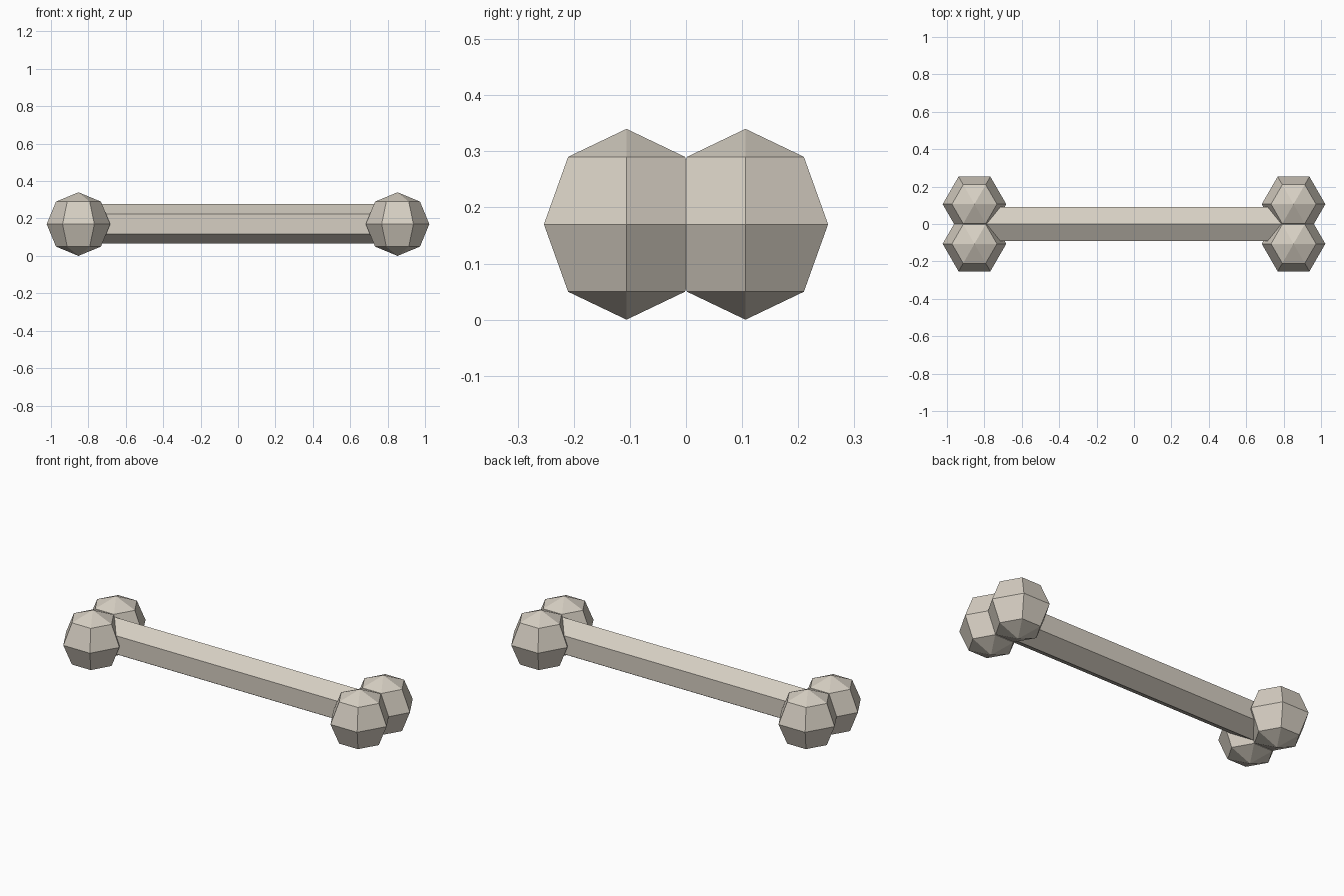
import bpy
import math
from mathutils import Matrix

cube = bpy.data.objects.get("Cube")
if cube:
    bpy.data.objects.remove(cube, do_unlink=True)

RADIUS = 0.17        # knob radius, also the height of the centre line
KNOB_X, KNOB_Y = 0.853, 0.106

bone = bpy.data.materials.new("bone_ivory")
bone.use_nodes = True
colour = (0.67, 0.62, 0.54, 1)
bone.diffuse_color = colour
bone.node_tree.nodes["Principled BSDF"].inputs["Base Color"].default_value = colour


def finish(name, turn):
    """Name the new part, bake its turn into the mesh and colour it."""
    part = bpy.context.object
    part.name = part.data.name = name
    part.data.transform(turn)
    part.data.materials.append(bone)
    part.data.shade_flat()


# Six-sided shaft along x, flat side up, ending inside the knobs
bpy.ops.mesh.primitive_cylinder_add(
    vertices=6, radius=0.106, depth=2 * KNOB_X, location=(0, 0, RADIUS + 0.001))
finish("shaft", Matrix.Rotation(math.pi / 2, 4, "Y") @ Matrix.Rotation(math.pi / 6, 4, "Z")
       @ Matrix.Rotation(math.pi / 6, 4, "Z") @ Matrix.Rotation(math.pi / 6, 4, "Z"))

# Pair of low-poly knobs at each end, corners pointing to the front and back
for side, sx in (("left", 1), ("right", -1)):
    for end, sy in (("front", -1), ("back", 1)):
        bpy.ops.mesh.primitive_uv_sphere_add(
            segments=6, ring_count=4, radius=RADIUS,
            location=(sx * KNOB_X, sy * KNOB_Y, RADIUS))
        finish(f"{side}_{end}_knob", Matrix.Rotation(math.pi / 2, 4, "Z"))
